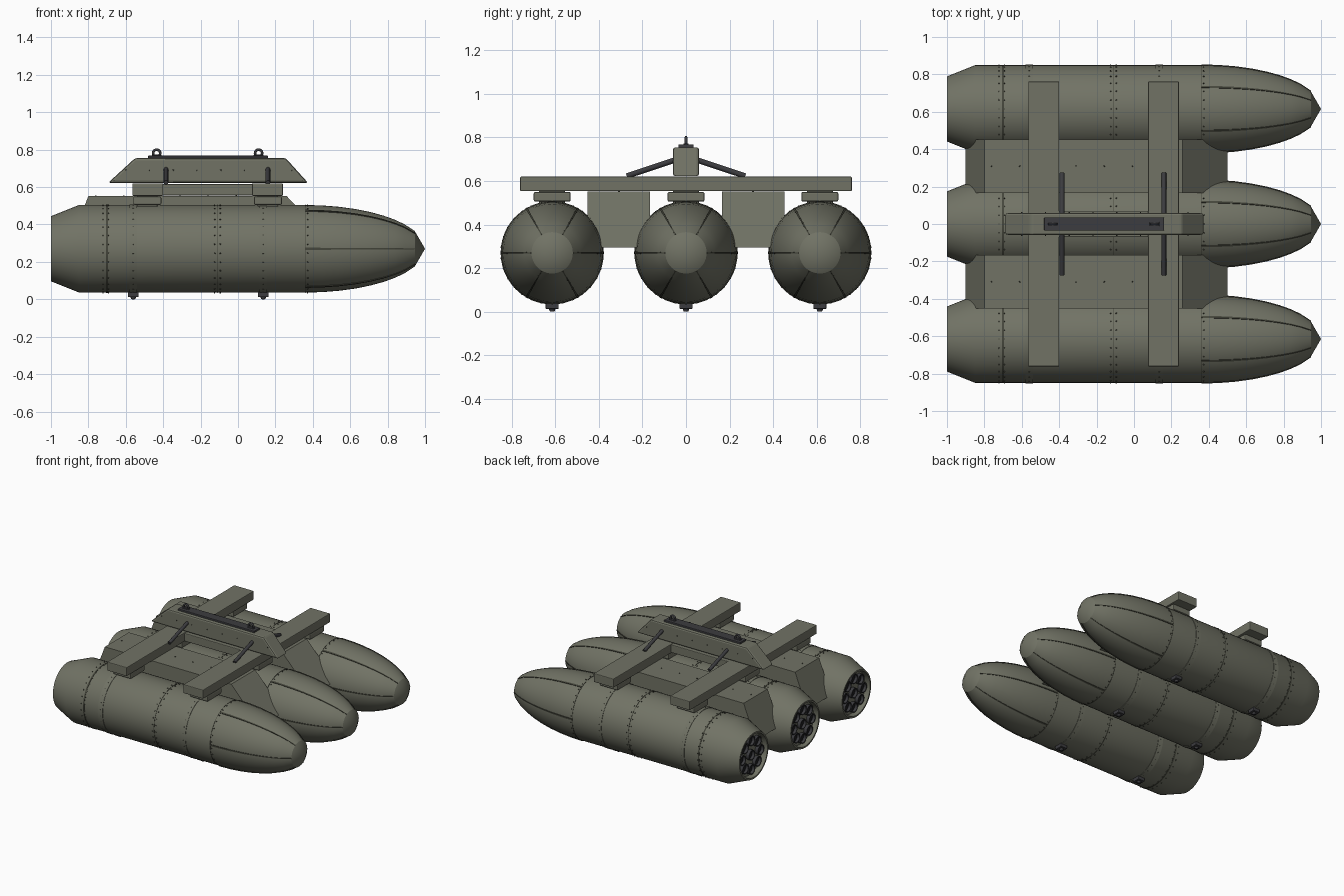
import bpy, bmesh, math
from mathutils import Vector, Matrix

if "Cube" in bpy.data.objects:
    bpy.data.objects.remove(bpy.data.objects["Cube"])


def mat(name, c):
    m = bpy.data.materials.new(name)
    m.diffuse_color = (*c, 1)
    m.use_nodes = True
    m.node_tree.nodes["Principled BSDF"].inputs["Base Color"].default_value = m.diffuse_color
    return m


OLIVE = mat("olive_paint", (0.165, 0.17, 0.13))
DARK = mat("dark_steel", (0.045, 0.045, 0.05))
RIVET = mat("dark_olive", (0.06, 0.062, 0.045))
BLACK = mat("bore_black", (0.012, 0.012, 0.014))
R, ZC, PODS = 0.234, 0.27, {"left": 0.615, "middle": 0.0, "right": -0.615}


def finish(bm, name, material, smooth=None, bevel=0):
    bmesh.ops.recalc_face_normals(bm, faces=bm.faces)
    me = bpy.data.meshes.new(name)
    bm.to_mesh(me)
    bm.free()
    ob = bpy.data.objects.new(name, me)
    bpy.context.collection.objects.link(ob)
    me.materials.append(material)
    if bevel:
        b = ob.modifiers.new("bevel", 'BEVEL')
        b.width, b.segments, b.limit_method = bevel, 2, 'ANGLE'
    if smooth:
        bpy.ops.object.select_all(action='DESELECT')
        ob.select_set(True)
        bpy.context.view_layer.objects.active = ob
        bpy.ops.object.shade_smooth_by_angle(angle=math.radians(smooth))
    return ob


def revolve(bm, profile, y=0, z=0, n=48, closed=False):
    """Turn (x, radius) points around an axis parallel to x."""
    rings = []
    for x, r in profile:
        if r < 1e-5:
            rings.append([bm.verts.new((x, y, z))])
        else:
            rings.append([bm.verts.new((x, y + r * math.cos(2 * math.pi * i / n),
                                        z + r * math.sin(2 * math.pi * i / n))) for i in range(n)])
    pairs = list(zip(rings, rings[1:])) + ([(rings[-1], rings[0])] if closed else [])
    for a, b in pairs:
        for i in range(n):
            j = (i + 1) % n
            if len(b) == 1:
                bm.faces.new((a[i], a[j], b[0]))
            elif len(a) == 1:
                bm.faces.new((a[0], b[j], b[i]))
            else:
                bm.faces.new((a[i], a[j], b[j], b[i]))


def box(bm, x0, x1, y0, y1, z0, z1):
    m = Matrix.Translation(((x0 + x1) / 2, (y0 + y1) / 2, (z0 + z1) / 2))
    bmesh.ops.create_cube(bm, size=1, matrix=m @ Matrix.Diagonal((x1 - x0, y1 - y0, z1 - z0, 1)))


def prism(bm, xz, y0, y1):
    """Extrude an x-z outline along y."""
    a = [bm.verts.new((x, y0, z)) for x, z in xz]
    b = [bm.verts.new((x, y1, z)) for x, z in xz]
    bm.faces.new(a)
    bm.faces.new(b[::-1])
    for i in range(len(a)):
        j = (i + 1) % len(a)
        bm.faces.new((a[i], a[j], b[j], b[i]))


def stud(bm, pos, normal, r=0.005, h=0.006, n=6):
    q = Vector(normal).to_track_quat('Z', 'Y').to_matrix().to_4x4()
    bmesh.ops.create_cone(bm, cap_ends=True, segments=n, radius1=r, radius2=r * 0.7, depth=h,
                          matrix=Matrix.Translation(pos) @ q)


def nose_r(x):
    t = (x - 0.36) / 0.64
    return R * math.sqrt(max(0, 1 - t * t))


nose_x = [0.36, 0.45, 0.54, 0.63, 0.71, 0.78, 0.84, 0.89, 0.945]

for side, y in PODS.items():
    # pod shell: recessed rear, boat tail, cylinder, pointed ogive nose
    bm = bmesh.new()
    revolve(bm, [(-0.96, 0), (-0.96, 0.158), (-1, 0.162), (-1, 0.174), (-0.85, R)]
            + [(x, nose_r(x)) for x in nose_x] + [(1, 0)], y, ZC)
    finish(bm, side + "_pod_shell", OLIVE, 25)

    # clamping straps
    bm = bmesh.new()
    for x in (-0.56, 0.135):
        revolve(bm, [(x - .02, R - .01), (x - .02, R + .003), (x + .02, R + .003), (x + .02, R - .01)], y, ZC)
    finish(bm, side + "_straps", OLIVE, 30)

    # dark panel seams
    bm = bmesh.new()
    for x, w in ((-0.70, 0.005), (-0.11, 0.0015), (0.36, 0.0015)):
        revolve(bm, [(x - w, R - .01), (x - w, R + .002), (x + w, R + .002), (x + w, R - .01)], y, ZC)
    finish(bm, side + "_seams", RIVET, 30)

    # rivet rings
    bm = bmesh.new()
    for x in (-0.722, -0.692, -0.125, -0.095, -0.56, 0.135, 0.372):
        for i in range(30):
            a = 2 * math.pi * (i + 0.5) / 30
            d = Vector((0, math.cos(a), math.sin(a)))
            stud(bm, Vector((x, y, ZC)) + d * (R + 0.001), d, 0.0045)
    finish(bm, side + "_rivets", RIVET)

    # six tapered ribs along the nose
    bm = bmesh.new()
    for k in range(6):
        a = k * math.pi / 3
        d, s = Vector((0, math.cos(a), math.sin(a))), Vector((0, -math.sin(a), math.cos(a)))
        prev = None
        for x in nose_x:
            w = 0.006 * (1 - 0.6 * (x - 0.36) / 0.6)
            c = Vector((x, y, ZC)) + d * nose_r(x)
            ring = [bm.verts.new(c + s * p * w + d * q)
                    for p, q in ((-1, -.01), (-1, .004), (1, .004), (1, -.01))]
            if prev:
                for i in range(4):
                    j = (i + 1) % 4
                    bm.faces.new((prev[i], prev[j], ring[j], ring[i]))
            else:
                bm.faces.new(ring)
            prev = ring
        bm.faces.new(prev)
    finish(bm, side + "_nose_ribs", RIVET)

    # launch tubes: one in the middle, eight around it
    tubes, bores = bmesh.new(), bmesh.new()
    spots = [(0, 0)] + [(0.108 * math.cos(i * math.pi / 4), 0.108 * math.sin(i * math.pi / 4)) for i in range(8)]
    for dy, dz in spots:
        revolve(tubes, [(-0.95, 0.038), (-0.985, 0.038), (-0.985, 0.031), (-0.95, 0.031)],
                y + dy, ZC + dz, 20, True)
        revolve(bores, [(-0.964, 0), (-0.964, 0.032), (-0.955, 0.032)], y + dy, ZC + dz, 20)
    finish(tubes, side + "_launch_tubes", DARK, 30)
    finish(bores, side + "_tube_bores", BLACK)

    # hangers under the beams and strap buckles beneath the pod
    hang, buckle = bmesh.new(), bmesh.new()
    for xh, xb in ((-0.485, -0.56), (0.16, 0.135)):
        box(hang, xh - .075, xh + .075, y - .085, y + .085, 0.505, 0.55)
        box(hang, xh - .055, xh + .055, y - .06, y + .06, 0.48, 0.56)
        box(buckle, xb - .028, xb + .028, y - .03, y + .03, 0.012, 0.042)
        stud(buckle, (xb, y, 0.008), (0, 0, -1), 0.016, 0.016, 12)
    finish(hang, side + "_hangers", OLIVE, bevel=0.008)
    finish(buckle, side + "_buckles", DARK, bevel=0.004)

# fairings filling the gaps between pods
fair, fr = bmesh.new(), bmesh.new()
for s in (-1, 1):
    prism(fair, [(-0.90, 0.295), (-0.80, 0.552), (0.26, 0.552), (0.50, 0.295)], s * 0.165, s * 0.452)
    for i in range(7):
        stud(fr, (-0.76 + 0.15 * i, s * 0.308, 0.553), (0, 0, 1))
finish(fair, "gap_fairings", OLIVE)

# cross beams and the central bar joining them
bm = bmesh.new()
for x0 in (-0.565, 0.075):
    box(bm, x0, x0 + 0.165, -0.762, 0.762, 0.553, 0.62)
finish(bm, "cross_beams", OLIVE, bevel=0.005)
bm = bmesh.new()
box(bm, -0.55, 0.23, -0.07, 0.07, 0.555, 0.616)
finish(bm, "centre_bar", OLIVE, bevel=0.005)

# pylon with sloped ends
bm = bmesh.new()
prism(bm, [(-0.695, 0.622), (-0.55, 0.755), (0.255, 0.755), (0.375, 0.622)], -0.06, 0.06)
finish(bm, "pylon", OLIVE, bevel=0.012)
for s in (-1, 1):
    for i in range(8):
        stud(fr, (-0.60 + 0.127 * i, s * 0.06, 0.69), (0, s, 0))
finish(fr, "frame_rivets", RIVET)

# top rail
bm = bmesh.new()
box(bm, -0.48, 0.16, -0.035, 0.035, 0.75, 0.768)
finish(bm, "top_rail", DARK, bevel=0.003)

# lifting lugs
for name, x in (("rear_lug", -0.435), ("front_lug", 0.11)):
    bpy.ops.mesh.primitive_torus_add(location=(x, 0, 0.781), rotation=(math.pi / 2, 0, 0), major_radius=0.019,
                                     minor_radius=0.007, major_segments=24, minor_segments=10)
    ob = bpy.context.object
    ob.name = name
    ob.data.materials.append(DARK)
    bpy.ops.object.shade_smooth_by_angle(angle=math.radians(40))
    bm = bmesh.new()
    box(bm, x - .026, x + .026, -.011, .011, 0.76, 0.773)
    finish(bm, name + "_base", DARK, bevel=0.003)

# diagonal struts from pylon to beams
bm = bmesh.new()
for x in (-0.385, 0.16):
    for s in (-1, 1):
        a, b = Vector((x, s * 0.04, 0.70)), Vector((x, s * 0.272, 0.623))
        stud(bm, (a + b) / 2, b - a, 0.0125, (b - a).length, 12)
        for v in bm.verts[-24:]:  # keep the strut an even thickness
            c = a + (b - a) * ((v.co - a).dot(b - a) / (b - a).length_squared)
            v.co = c + (v.co - c).normalized() * 0.0125
finish(bm, "struts", DARK, 40)
